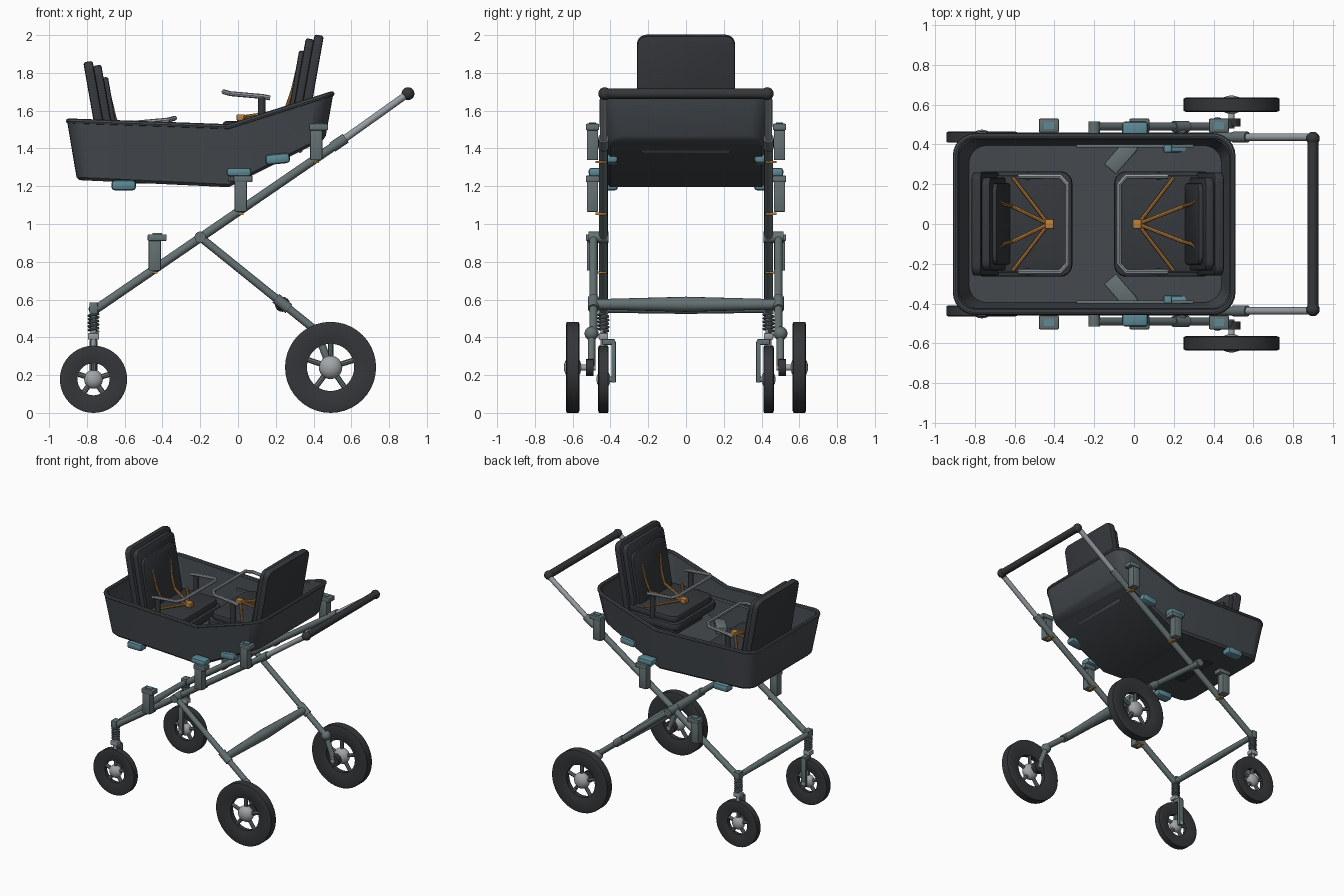
import bpy, bmesh, math
from mathutils import Matrix, Vector

cube = bpy.data.objects.get("Cube")
if cube:
    bpy.data.objects.remove(cube)


def mat(name, *rgb):
    m = bpy.data.materials.new(name)
    m.use_nodes = True
    m.diffuse_color = (*rgb, 1)
    m.node_tree.nodes["Principled BSDF"].inputs["Base Color"].default_value = (*rgb, 1)
    return m


TUB = mat("tub grey", .058, .066, .075)
SEAT = mat("seat charcoal", .036, .040, .046)
FRAME = mat("frame grey green", .13, .165, .17)
SILVER = mat("silver", .31, .34, .37)
TYRE = mat("tyre black", .034, .037, .041)
TEAL = mat("teal latch", .11, .25, .30)
ORANGE = mat("orange strap", .50, .22, .05)
HUB = mat("hub light grey", .36, .38, .39)


def finish(name, bm, m):
    bmesh.ops.recalc_face_normals(bm, faces=bm.faces[:])
    me = bpy.data.meshes.new(name)
    bm.to_mesh(me)
    bm.free()
    me.materials.append(m)
    me.shade_smooth()
    me.set_sharp_from_angle(angle=math.radians(35))
    ob = bpy.data.objects.new(name, me)
    bpy.context.collection.objects.link(ob)
    return ob


def box(name, size, loc, m, tilt=0, turn=0, corner=0, axis=2, edge=.006):
    """Box with rounded corners about one axis and softened edges."""
    bm = bmesh.new()
    bmesh.ops.create_cube(bm, size=1, matrix=Matrix.Diagonal((*size, 1)))
    if corner:
        es = [e for e in bm.edges
              if abs((e.verts[0].co - e.verts[1].co).normalized()[axis]) > .9]
        bmesh.ops.bevel(bm, geom=es, offset=corner, segments=5, profile=.5, affect='EDGES')
    if edge:
        es = [e for e in bm.edges if e.calc_face_angle(0) > .7]
        bmesh.ops.bevel(bm, geom=es, offset=edge, segments=2, profile=.5, affect='EDGES')
    bm.transform(Matrix.Translation(loc) @ Matrix.Rotation(turn, 4, 'Z')
                 @ Matrix.Rotation(tilt, 4, 'Y'))
    return finish(name, bm, m)


def rod(name, a, b, r, m, r2=None, n=16):
    a, b = Vector(a), Vector(b)
    bm = bmesh.new()
    bmesh.ops.create_cone(bm, cap_ends=True, segments=n, radius1=r,
                          radius2=r if r2 is None else r2, depth=(b - a).length)
    bm.transform(Matrix.Translation((a + b) / 2)
                 @ (b - a).to_track_quat('Z', 'Y').to_matrix().to_4x4())
    return finish(name, bm, m)


def ball(name, loc, r, m, squash=1):
    bm = bmesh.new()
    bmesh.ops.create_uvsphere(bm, u_segments=20, v_segments=12, radius=r)
    bm.transform(Matrix.Translation(loc) @ Matrix.Diagonal((1, squash, 1, 1)))
    return finish(name, bm, m)


def pipe(name, pts, r, m, closed=False, res=2):
    cu = bpy.data.curves.new(name, 'CURVE')
    cu.dimensions = '3D'
    cu.bevel_depth, cu.bevel_resolution, cu.use_fill_caps = r, res, True
    sp = cu.splines.new('POLY')
    sp.points.add(len(pts) - 1)
    for p, co in zip(sp.points, pts):
        p.co = (*co, 1)
    sp.use_cyclic_u = closed
    tmp = bpy.data.objects.new(name + " path", cu)
    bpy.context.collection.objects.link(tmp)
    dg = bpy.context.evaluated_depsgraph_get()
    bm = bmesh.new()
    bm.from_mesh(bpy.data.meshes.new_from_object(tmp.evaluated_get(dg)))
    bpy.data.objects.remove(tmp)
    return finish(name, bm, m)


# Tub: lofted rounded rectangles, bent where the floor kinks upward
BEND = -.05


def kink(x, left, mid, right):
    t = (x + .9) / (.9 + BEND) if x < BEND else (x - BEND) / (.5 - BEND)
    return left + (mid - left) * t if x < BEND else mid + (right - mid) * t


def half_ring(x0, x1, w, r, heights):
    arc = [i * math.pi / 12 for i in range(7)]
    pts = [(x0 + r - r * math.cos(a), w - r + r * math.sin(a)) for a in arc]
    pts.append((BEND, w))
    pts += [(x1 - r + r * math.sin(a), w - r + r * math.cos(a)) for a in arc]
    return [Vector((x, y, kink(x, *heights))) for x, y in pts]


def full(half):
    return half + [Vector((p.x, -p.y, p.z)) for p in reversed(half)]


low, high = (1.235, 1.195, 1.47), (1.545, 1.515, 1.69)
halves = [half_ring(-.84, .45, .40, .08, low),
          half_ring(-.855, .465, .415, .09, [z + .015 for z in low]),
          half_ring(-.905, .505, .45, .1, high),
          half_ring(-.88, .48, .425, .09, high),
          half_ring(-.83, .44, .395, .09, [z + .025 for z in low])]
bm = bmesh.new()
rings = [[bm.verts.new(p) for p in full(h)] for h in halves]
n = len(rings[0])
for a, b in zip(rings, rings[1:]):
    for i in range(n):
        j = (i + 1) % n
        bm.faces.new((a[i], a[j], b[j], b[i]))
for ring in (rings[0], rings[-1]):
    for i in range(n // 2 - 1):
        bm.faces.new((ring[i], ring[i + 1], ring[n - 2 - i], ring[n - 1 - i]))
finish("tub", bm, TUB)
pipe("tub_rim", full(half_ring(-.897, .497, .443, .1, high)), .014, TUB, True)
box("tub_rear_strip", (.02, .47, .02), (.33, 0, 1.388), FRAME, tilt=-.46)


# Seats: mirrored layout, u is the distance from the cushion's front edge
def seat(label, d, front, z0, shift):
    def at(u, y, z):
        return (front + d * u, y, z0 + z)
    lean = d * math.radians(10)
    box(label + "_cushion", (.46, .49, .055), at(.25, 0, -.028), SEAT, corner=.06, edge=.015)
    box(label + "_cushion_base", (.5, .53, .06), at(.25, 0, -.08), SEAT, corner=.06, edge=.015)
    box(label + "_support", (.22, .36, .09), at(.19, 0, -.145), SEAT)
    box(label + "_back_shell", (.05, .52, .56), at(.481 + shift, 0, .179), SEAT, lean,
        corner=.05, axis=0, edge=.012)
    box(label + "_back_cushion", (.045, .47, .51), at(.437 + shift, 0, .184), SEAT, lean,
        corner=.05, axis=0, edge=.012)
    box(label + "_back_pad", (.03, .41, .42), at(.402 + shift, 0, .165), SEAT, lean,
        corner=.05, axis=0, edge=.01)
    box(label + "_buckle", (.045, .05, .035), at(.115, 0, .018), ORANGE)
    for s in (-1, 1):
        pipe(label + "_lap_strap", [at(.12, 0, .02), at(.3, s * .235, .008)], .009, ORANGE)
        pipe(label + "_shoulder_strap", [at(.12, 0, .02), at(.35 + shift, s * .09, .055),
             at(.388 + shift, s * .1, .16), at(.432 + shift, s * .125, .34)], .010, ORANGE)
        rod(label + "_bar_post", at(.225, s * .24, -.05), at(.225, s * .24, .125), .02, SEAT)
    side = [(.27, .24, .122), (.23, .24, .13), (.06, .24, .145), (.025, .2, .155)]
    pipe(label + "_bumper_bar", [at(*p) for p in side]
         + [at(u, -y, z) for u, y, z in reversed(side)], .013, SILVER)


seat("rear_seat", 1, -.10, 1.545, 0)
seat("front_seat", -1, -.31, 1.405, -.045)


# Wheels: dished tyre ring, five spokes and a round hub
def wheel(label, x, y, r, hole, half, hub):
    prof = [(hole, .5), (hole + .02, .62), (r - .012, 1), (r, .85)]
    prof += [(q, -w) for q, w in reversed(prof)]
    bm = bmesh.new()
    vs = [bm.verts.new((q, w * half, 0)) for q, w in prof]
    es = [bm.edges.new((vs[i], vs[(i + 1) % len(vs)])) for i in range(len(vs))]
    bmesh.ops.spin(bm, geom=vs + es, cent=(0, 0, 0), axis=(0, 1, 0),
                   angle=math.tau, steps=40)
    bmesh.ops.remove_doubles(bm, verts=bm.verts[:], dist=.0005)
    bm.transform(Matrix.Translation((x, y, r)))
    finish(label + "_tyre", bm, TYRE)
    ball(label + "_hub", (x, y, r), hub, HUB, .75)
    for k in range(5):
        a = k * math.tau / 5 + .3
        rod(label + "_spoke", (x, y, r),
            (x + math.cos(a) * (hole + .01), y, r + math.sin(a) * (hole + .01)), .014, FRAME, n=8)


def bar_z(x):
    return .54 + (x + .765) * .685


# Chassis, built once for each side
for s, side in ((-1, "right"), (1, "left")):
    y, leg = s * .437, s * .49

    def part(name):
        return side + "_" + name

    rod(part("main_bar"), (-.765, y, .54), (.56, y, bar_z(.56)), .023, FRAME)
    rod(part("bar_collar"), (.5, y, bar_z(.5)), (.57, y, bar_z(.57)), .028, FRAME)
    rod(part("handle_bar"), (.55, y, bar_z(.55)), (.9, y, 1.69), .019, SILVER)
    ball(part("grip_end"), (.9, s * .43, 1.69), .034, TYRE)
    rod(part("rear_leg"), (-.2, leg, .93), (.42, leg, .43), .021, FRAME)
    rod(part("leg_sleeve"), (.2, leg, .607), (.27, leg, .551), .029, FRAME)
    rod(part("pivot"), (-.2, s * .41, .93), (-.2, s * .515, .93), .03, FRAME)
    # rear suspension arm and axle
    ball(part("leg_joint"), (.42, s * .5, .42), .037, FRAME)
    rod(part("rear_arm"), (.42, s * .5, .42), (.49, s * .5, .24), .02, FRAME)
    rod(part("rear_axle"), (.49, s * .48, .24), (.49, s * .6, .24), .016, HUB)
    rod(part("rear_brake"), (.49, s * .49, .24), (.49, s * .53, .24), .045, TYRE)
    wheel(part("rear_wheel"), .49, s * .6, .241, .125, .036, .062)
    # front strut with spring
    box(part("strut_cap"), (.045, .055, .06), (-.765, y, .555), FRAME)
    rod(part("strut"), (-.765, y, .35), (-.765, y, .54), .016, SILVER)
    pipe(part("spring"), [(-.765 + .025 * math.cos(k * .6), y + .025 * math.sin(k * .6),
                           .43 + k * .0018) for k in range(55)], .007, FRAME)
    box(part("strut_block"), (.06, .05, .035), (-.765, y, .405), SILVER)
    box(part("fork_bridge"), (.04, .07, .03), (-.765, s * .41, .375), FRAME)
    box(part("fork_arm"), (.04, .025, .22), (-.765, s * .383, .27), FRAME)
    rod(part("front_axle"), (-.765, s * .37, .178), (-.765, s * .465, .178), .014, HUB)
    wheel(part("front_wheel"), -.765, y, .178, .085, .028, .05)
    # tub mounting brackets with orange clips
    for x in (-.44, .015, .415):
        z = bar_z(x)
        box(part("bracket"), (.065, .06, .18), (x, s * .495, z + .08), FRAME)
        box(part("bracket_cap"), (.10, .07, .035), (x + .012, s * .495, z + .165), FRAME)
        box(part("bracket_slot"), (.05, .035, .008), (x + .012, s * .495, z + .185), TEAL, edge=0)
        box(part("bracket_clip"), (.03, .06, .012), (x, s * .45, z - .02), ORANGE, edge=0)
    # latches and rails on the tub
    box(part("centre_latch"), (.13, .08, .045), (.005, s * .475, 1.275), TEAL, edge=.015)
    box(part("front_latch"), (.13, .08, .055), (-.605, s * .4, 1.205), TEAL, edge=.018)
    box(part("rear_latch"), (.13, .08, .055), (.21, s * .4, 1.345), TEAL, tilt=-.1, edge=.018)
    box(part("fold_lever"), (.17, .08, .05), (-.065, s * .34, 1.25), FRAME, turn=s * .85)
    box(part("inner_rail"), (.59, .015, .015), (.005, s * .392, 1.43), FRAME, edge=.003)
    box(part("rail_hook"), (.04, .04, .03), (.17, s * .38, 1.44), TEAL)
    # thicker halves of the cross bars
    rod(part("rear_cross_bar"), (.235, 0, .575), (.235, s * .48, .575), .04, FRAME, .027)
    rod(part("front_cross_bar"), (-.765, 0, .55), (-.765, y, .55), .026, FRAME, .02)

rod("handle_grip", (.9, -.43, 1.69), (.9, .43, 1.69), .027, TYRE)
